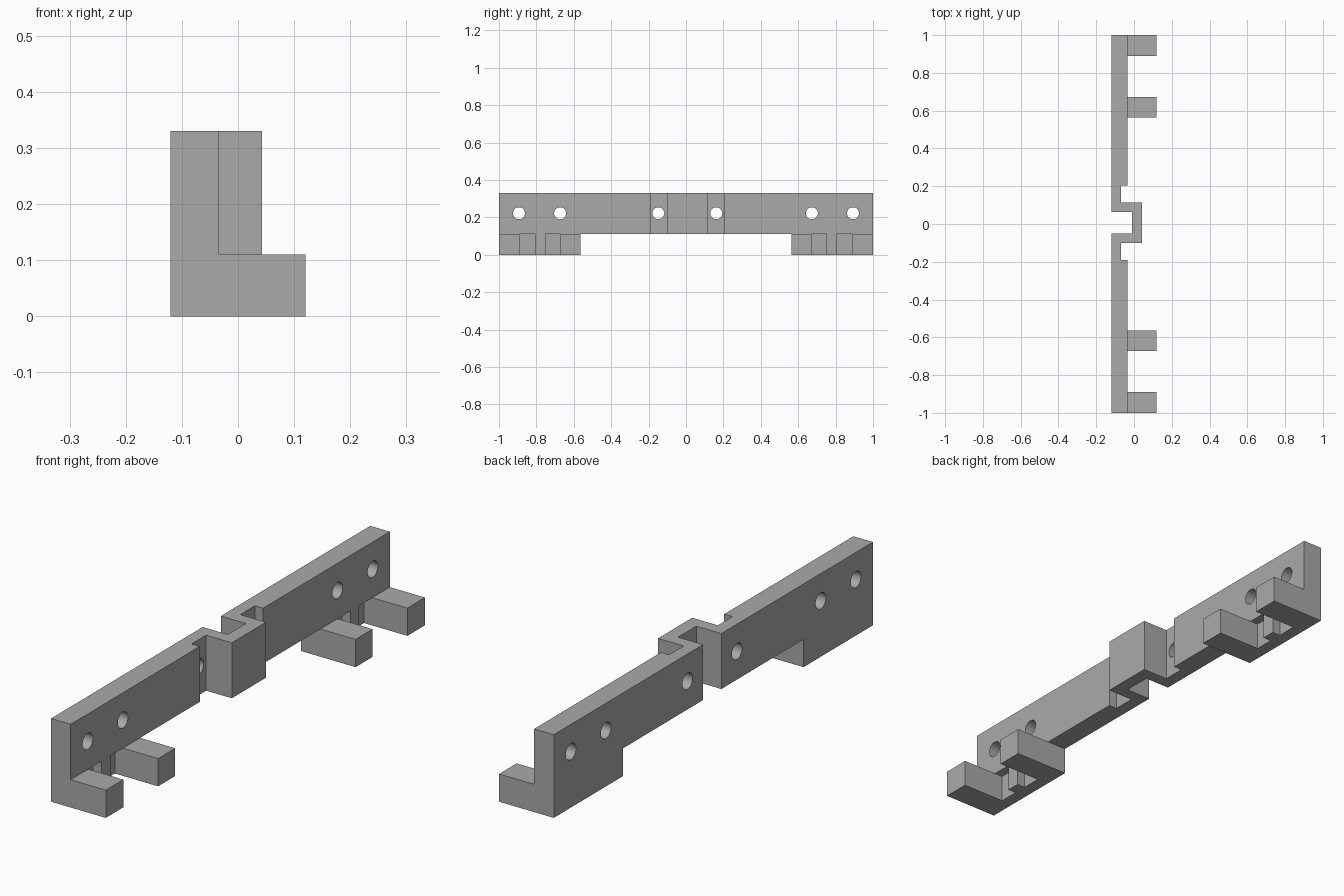
import bpy
import bmesh
import math
from mathutils import Matrix

cube = bpy.data.objects.get("Cube")
if cube:
    bpy.data.objects.remove(cube, do_unlink=True)

grey = bpy.data.materials.new("plain grey")
grey.use_nodes = True
COLOUR = (0.4, 0.4, 0.4, 1)
grey.diffuse_color = COLOUR
grey.node_tree.nodes["Principled BSDF"].inputs["Base Color"].default_value = COLOUR


def finish(name, bm):
    bmesh.ops.recalc_face_normals(bm, faces=bm.faces)
    mesh = bpy.data.meshes.new(name)
    bm.to_mesh(mesh)
    bm.free()
    mesh.materials.append(grey)
    obj = bpy.data.objects.new(name, mesh)
    bpy.context.collection.objects.link(obj)
    return obj


def extrude_outline(name, outline, bottom, top):
    """Raise a plan outline into a solid."""
    bm = bmesh.new()
    face = bm.faces.new([bm.verts.new((x, y, bottom)) for x, y in outline])
    raised = bmesh.ops.extrude_face_region(bm, geom=[face])["geom"]
    verts = [v for v in raised if isinstance(v, bmesh.types.BMVert)]
    bmesh.ops.translate(bm, verts=verts, vec=(0, 0, top - bottom))
    return finish(name, bm)


# Shared plan positions across the thickness
BACK, WAIST, FACE, TIP = -0.12, -0.07, -0.034, 0.12
CHANNEL, BRIDGE = -0.01, 0.043
FOOT_TOP, RAIL_TOP, HOLE_Z = 0.11, 0.33, 0.222
MID = 0.007  # centre of the bridge along the rail

# Rail with thinned waists and a U-shaped bridge in the middle
front_side = [(FACE, 1), (FACE, MID + 0.198), (WAIST, MID + 0.198),
              (WAIST, MID + 0.107), (BRIDGE, MID + 0.107),
              (BRIDGE, MID - 0.107), (WAIST, MID - 0.107),
              (WAIST, MID - 0.198), (FACE, MID - 0.198), (FACE, -1)]
back_side = [(BACK, -1), (BACK, MID - 0.057), (CHANNEL, MID - 0.057),
             (CHANNEL, MID + 0.057), (BACK, MID + 0.057), (BACK, 1)]
rail = extrude_outline("rail", front_side + back_side, FOOT_TOP, RAIL_TOP)

# Screw holes through the rail
bm = bmesh.new()
for y in (-0.893, -0.673, MID - 0.155, MID + 0.155, 0.673, 0.893):
    bmesh.ops.create_cone(
        bm, cap_ends=True, segments=32, radius1=0.032, radius2=0.032, depth=0.4,
        matrix=Matrix.Translation((0, y, HOLE_Z)) @ Matrix.Rotation(math.pi / 2, 4, "Y"))
cutter = finish("hole_cutter", bm)
cutter.hide_render = True

drill = rail.modifiers.new("holes", "BOOLEAN")
drill.operation = "DIFFERENCE"
drill.solver = "EXACT"
drill.object = cutter
bpy.context.view_layer.objects.active = rail
rail.select_set(True)
bpy.ops.object.modifier_apply(modifier=drill.name)
bpy.data.objects.remove(cutter, do_unlink=True)
bpy.ops.object.shade_smooth_by_angle(angle=math.radians(30))

# Feet: a back plate with two prongs and a short rib between two recesses
foot_outline = [(BACK, 0.565), (TIP, 0.565), (TIP, 0.672), (WAIST, 0.672),
                (WAIST, 0.752), (FACE, 0.752), (FACE, 0.808), (WAIST, 0.808),
                (WAIST, 0.89), (TIP, 0.89), (TIP, 1), (BACK, 1)]
for name, side in (("front_foot", -1), ("back_foot", 1)):
    extrude_outline(name, [(x, y * side) for x, y in foot_outline], 0, FOOT_TOP)
